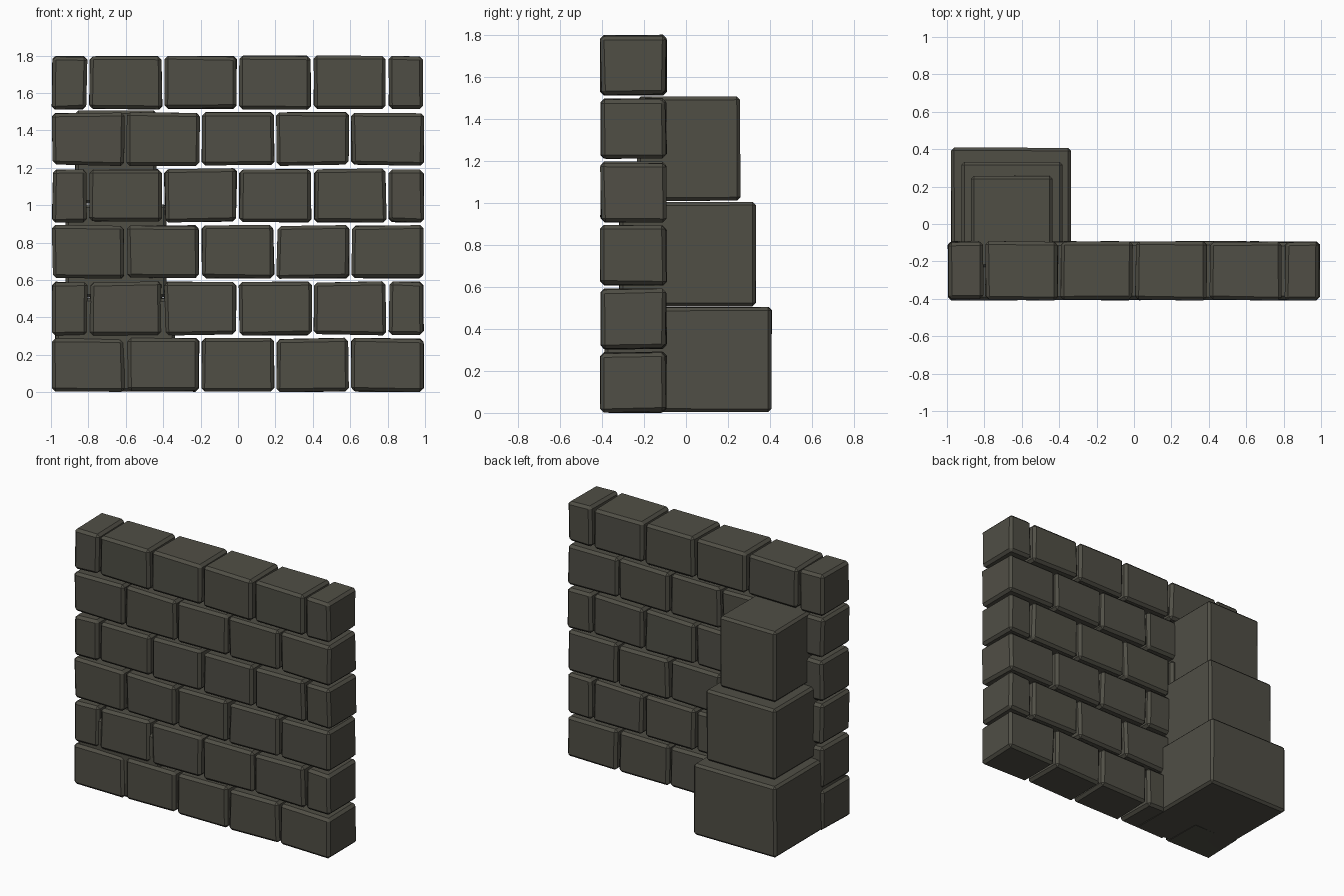
import bpy, bmesh, random
from mathutils import Vector

if "Cube" in bpy.data.objects:
    bpy.data.objects.remove(bpy.data.objects["Cube"])

random.seed(4)

stone = bpy.data.materials.new("dark olive stone")
stone.diffuse_color = (0.080, 0.077, 0.060, 1)
stone.use_nodes = True
stone.node_tree.nodes["Principled BSDF"].inputs["Base Color"].default_value = stone.diffuse_color


def block(name, lo, hi, bevel=0.018, rough=0.010):
    """Bevelled stone between two corners, its corners pulled slightly inwards."""
    lo, hi = Vector(lo), Vector(hi)
    mid, size = (lo + hi) / 2, hi - lo
    bm = bmesh.new()
    bmesh.ops.create_cube(bm, size=1)
    for v in bm.verts:
        for i in range(3):
            side = 1 if v.co[i] > 0 else -1
            v.co[i] = mid[i] + side * (size[i] / 2 - random.uniform(0, rough))
    bmesh.ops.bevel(bm, geom=bm.edges[:], offset=bevel, segments=1,
                    profile=0.5, affect='EDGES')
    bmesh.ops.recalc_face_normals(bm, faces=bm.faces[:])
    mesh = bpy.data.meshes.new(name)
    bm.to_mesh(mesh)
    bm.free()
    mesh.materials.append(stone)
    bpy.context.collection.objects.link(bpy.data.objects.new(name, mesh))


# Wall: six courses in running bond, odd courses ending in half stones
for row in range(6):
    if row % 2 == 0:
        joints = [-1, -0.6, -0.2, 0.2, 0.6, 1]
    else:
        joints = [-1, -0.8, -0.4, 0, 0.4, 0.8, 1]
    z = row * 0.302
    for n, (a, b) in enumerate(zip(joints, joints[1:])):
        block(f"wall_stone_{row + 1}_{n + 1}",
              (a + 0.003, -0.41, z), (b - 0.003, -0.09, z + 0.292))

# Buttress: three stepped blocks that run into the wall
for n, (x0, x1, y0, y1, z0, z1) in enumerate([
        (-0.98, -0.335, -0.39, 0.41, 0.003, 0.505),
        (-0.925, -0.38, -0.32, 0.335, 0.505, 1.006),
        (-0.873, -0.435, -0.235, 0.26, 1.008, 1.508)]):
    block(f"buttress_block_{n + 1}", (x0, y0, z0), (x1, y1, z1), 0.016, 0.004)
